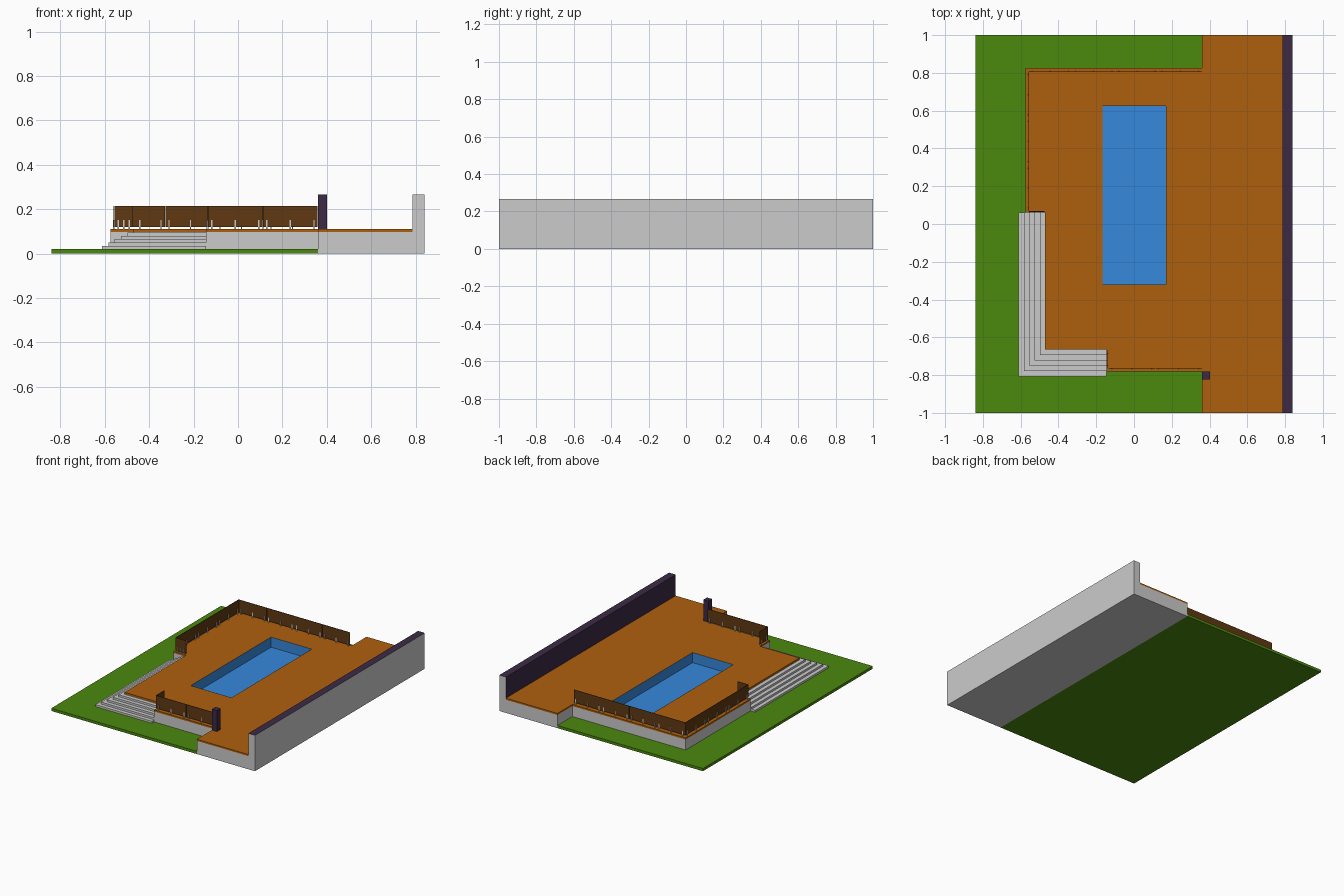
import bpy, bmesh

if "Cube" in bpy.data.objects:
    bpy.data.objects.remove(bpy.data.objects["Cube"])

def mat(name, rgb):
    m = bpy.data.materials.new(name)
    m.diffuse_color = (*rgb, 1)
    m.use_nodes = True
    m.node_tree.nodes["Principled BSDF"].inputs["Base Color"].default_value = m.diffuse_color
    return m

GREEN = mat("grass_green", (0.07, 0.25, 0.004))
ORANGE = mat("deck_orange", (0.43, 0.117, 0.004))
BLUE = mat("pool_blue", (0.037, 0.25, 0.72))
BROWN = mat("panel_brown", (0.115, 0.04, 0.006))
PURPLE = mat("wall_purple", (0.045, 0.023, 0.06))

def finish(name, bm, *mats):
    bmesh.ops.recalc_face_normals(bm, faces=bm.faces)
    me = bpy.data.meshes.new(name)
    bm.to_mesh(me)
    bm.free()
    for m in mats:
        me.materials.append(m)
    ob = bpy.data.objects.new(name, me)
    bpy.context.collection.objects.link(ob)
    return ob

def add_prism(bm, pts, z0, z1):
    f = bm.faces.new([bm.verts.new((x, y, z0)) for x, y in pts])
    top = bmesh.ops.extrude_face_region(bm, geom=[f])["geom"]
    for v in top:
        if isinstance(v, bmesh.types.BMVert):
            v.co.z = z1

def prism(name, pts, z0, z1, *mats):
    bm = bmesh.new()
    add_prism(bm, pts, z0, z1)
    return finish(name, bm, *mats)

def rect(x0, x1, y0, y1):
    return [(x0, y0), (x1, y0), (x1, y1), (x0, y1)]

def cut(target, pts, z0, z1):
    c = prism("pool_cutter", pts, z0, z1)
    c.hide_render = True
    c.hide_set(True)
    mod = target.modifiers.new("pool_hole", "BOOLEAN")
    mod.operation = "DIFFERENCE"
    mod.solver = "EXACT"
    mod.object = c

# lawn
prism("lawn", rect(-0.84, 0.36, -1, 1), 0, 0.02, GREEN)

# raised terrace: grey base with an orange deck slab
left = [(0.36, -0.78), (-0.145, -0.78), (-0.145, -0.665), (-0.47, -0.665),
        (-0.47, 0.06), (-0.575, 0.06), (-0.575, 0.825), (0.36, 0.825)]
base = prism("terrace_base", left, 0.02, 0.098)
prism("rear_base", rect(0.36, 0.785, -1, 1), 0, 0.098)
deck = prism("deck", left + [(0.36, 1), (0.785, 1), (0.785, -1), (0.36, -1)],
             0.098, 0.11, ORANGE)

# pool: open basin set in the terrace
PX0, PX1, PY0, PY1, PZ = -0.165, 0.17, -0.32, 0.625, 0.035
cut(base, rect(PX0 - .003, PX1 + .003, PY0 - .003, PY1 + .003), PZ - .005, 0.2)
cut(deck, rect(PX0 - .0005, PX1 + .0005, PY0 - .0005, PY1 + .0005), 0.0, 0.2)
bm = bmesh.new()
add_prism(bm, rect(PX0, PX1, PY0, PY1), PZ, 0.11)
bmesh.ops.recalc_face_normals(bm, faces=bm.faces)
bmesh.ops.delete(bm, geom=[f for f in bm.faces if f.normal.z > 0.5], context="FACES")
pool = finish("pool_basin", bm, BLUE)
pool.data.flip_normals()
if max(pool.data.polygons, key=lambda p: p.area).normal.z < 0:
    pool.data.flip_normals()

# corner steps: stacked L-shaped treads
for i in range(5):
    x, y = -0.612 + 0.0284 * i, -0.807 + 0.0284 * i
    prism(f"step_{i + 1}", [(x, y), (-0.145, y), (-0.145, -0.665), (-0.47, -0.665),
                            (-0.47, 0.06), (x, 0.06)],
          0.02 + 0.015 * i, 0.035 + 0.015 * i)

# boundary wall: grey outside, purple top and inner face
wall = prism("boundary_wall", rect(0.785, 0.84, -1, 1), 0, 0.267, None, PURPLE)
for p in wall.data.polygons:
    if p.normal.z > 0.5 or p.normal.x < -0.5:
        p.material_index = 1

# gate pillar
prism("pillar", rect(0.36, 0.402, -0.822, -0.78), 0.11, 0.267, PURPLE)

# railing: thin panels held by small floor clamps
def railing(name, a, b, panels, clamps=3):
    pb, cb = bmesh.new(), bmesh.new()
    ax = 0 if abs(b[0] - a[0]) > abs(b[1] - a[1]) else 1
    step = (b[ax] - a[ax]) / panels

    def block(bm, s, e, half, z0, z1):
        c = a[1 - ax]
        r = (s, e, c - half, c + half) if ax == 0 else (c - half, c + half, s, e)
        add_prism(bm, rect(*r), z0, z1)

    for i in range(panels):
        s = a[ax] + i * step
        block(pb, s + 0.001, s + step - 0.001, 0.0015, 0.12, 0.215)
        for k in range(clamps):
            c = s + 0.018 + (step - 0.036) * k / (clamps - 1)
            block(cb, c - 0.003, c + 0.003, 0.004, 0.11, 0.15)
    finish(name + "_panels", pb, BROWN)
    finish(name + "_clamps", cb)

railing("back_railing", (-0.558, 0.808), (0.36, 0.808), 4)
railing("left_railing", (-0.56, 0.066), (-0.56, 0.808), 3)
railing("left_return", (-0.558, 0.066), (-0.472, 0.066), 1)
railing("front_railing", (-0.136, -0.767), (0.36, -0.767), 2)
railing("front_return", (-0.138, -0.767), (-0.138, -0.667), 1, 2)
